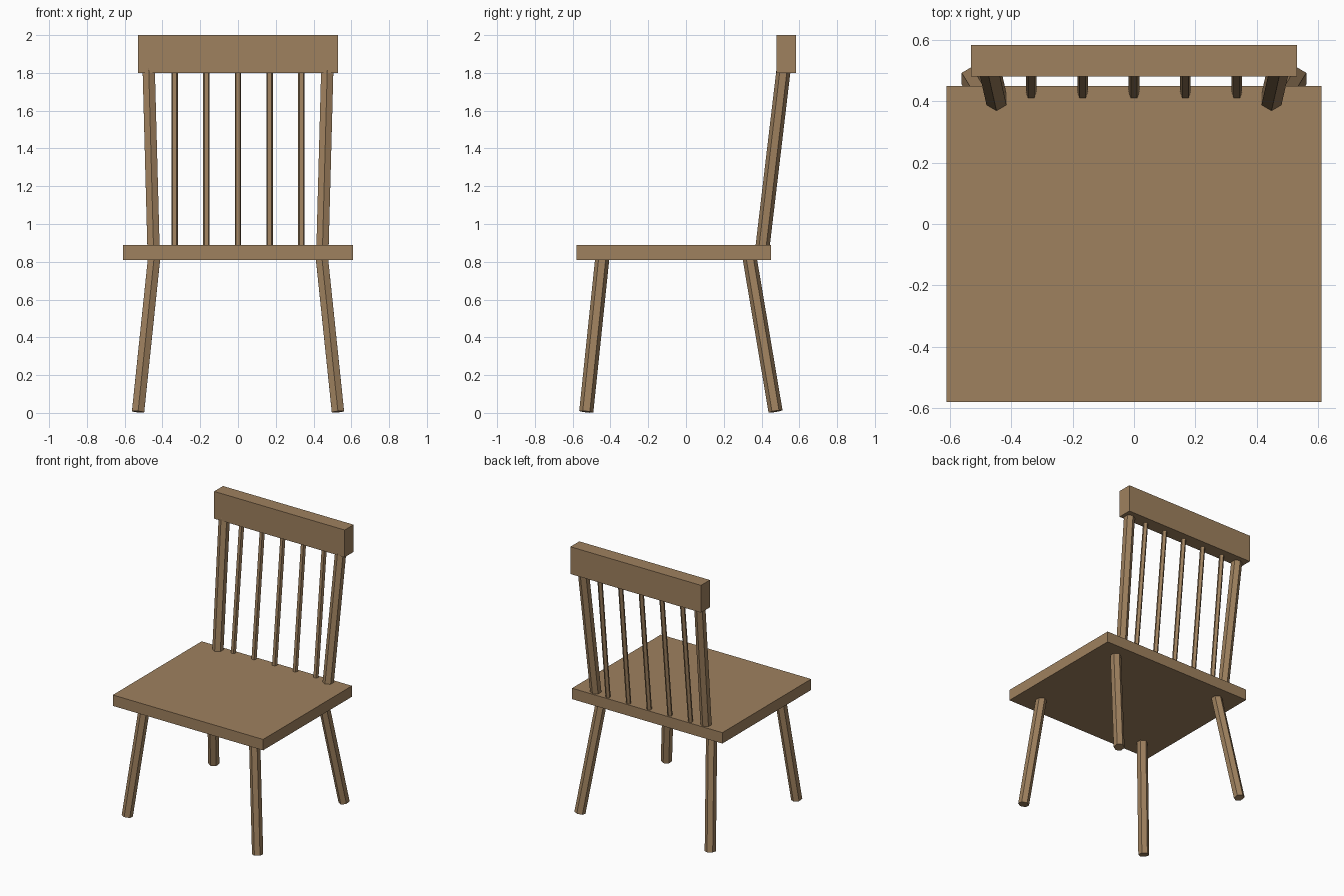
import bpy
from mathutils import Vector

if "Cube" in bpy.data.objects:
    bpy.data.objects.remove(bpy.data.objects["Cube"])

wood = bpy.data.materials.new("brown wood")
wood.diffuse_color = (0.345, 0.219, 0.113, 1)
wood.use_nodes = True
wood.node_tree.nodes["Principled BSDF"].inputs["Base Color"].default_value = wood.diffuse_color


def box(name, lo, hi):
    lo, hi = Vector(lo), Vector(hi)
    bpy.ops.mesh.primitive_cube_add(size=1)
    ob = bpy.context.object
    ob.name = name
    for v in ob.data.vertices:
        v.co = (lo + hi) / 2 + v.co * (hi - lo)
    ob.data.materials.append(wood)


def rod(name, a, b, radius, sides):
    """Faceted rod from point a to point b, without twist."""
    a, b = Vector(a), Vector(b)
    d = b - a
    bpy.ops.mesh.primitive_cylinder_add(vertices=sides, radius=radius, depth=d.length)
    ob = bpy.context.object
    ob.name = name
    ob.location = (a + b) / 2
    ob.rotation_mode = 'QUATERNION'
    ob.rotation_quaternion = Vector((0, 0, 1)).rotation_difference(d)
    ob.data.materials.append(wood)


# Seat board and top rail
box("seat", (-0.61, -0.58, 0.81), (0.61, 0.45, 0.89))
box("top_rail", (-0.53, 0.48, 1.80), (0.53, 0.583, 2.0))

# Splayed legs and leaning back posts, mirrored left and right
for s, side in ((-1, "left"), (1, "right")):
    rod(f"front_leg_{side}", (s * 0.529, -0.528, 0.006), (s * 0.441, -0.44, 0.85), 0.0375, 6)
    rod(f"back_leg_{side}", (s * 0.529, 0.474, 0.008), (s * 0.441, 0.332, 0.85), 0.0375, 6)
    rod(f"back_post_{side}", (s * 0.447, 0.403, 0.86), (s * 0.473, 0.518, 1.83), 0.0375, 6)

# Thin back spindles
for i in range(5):
    x = (i - 2) * 0.1675
    rod(f"spindle_{i + 1}", (x, 0.422, 0.86), (x, 0.524, 1.83), 0.018, 5)
